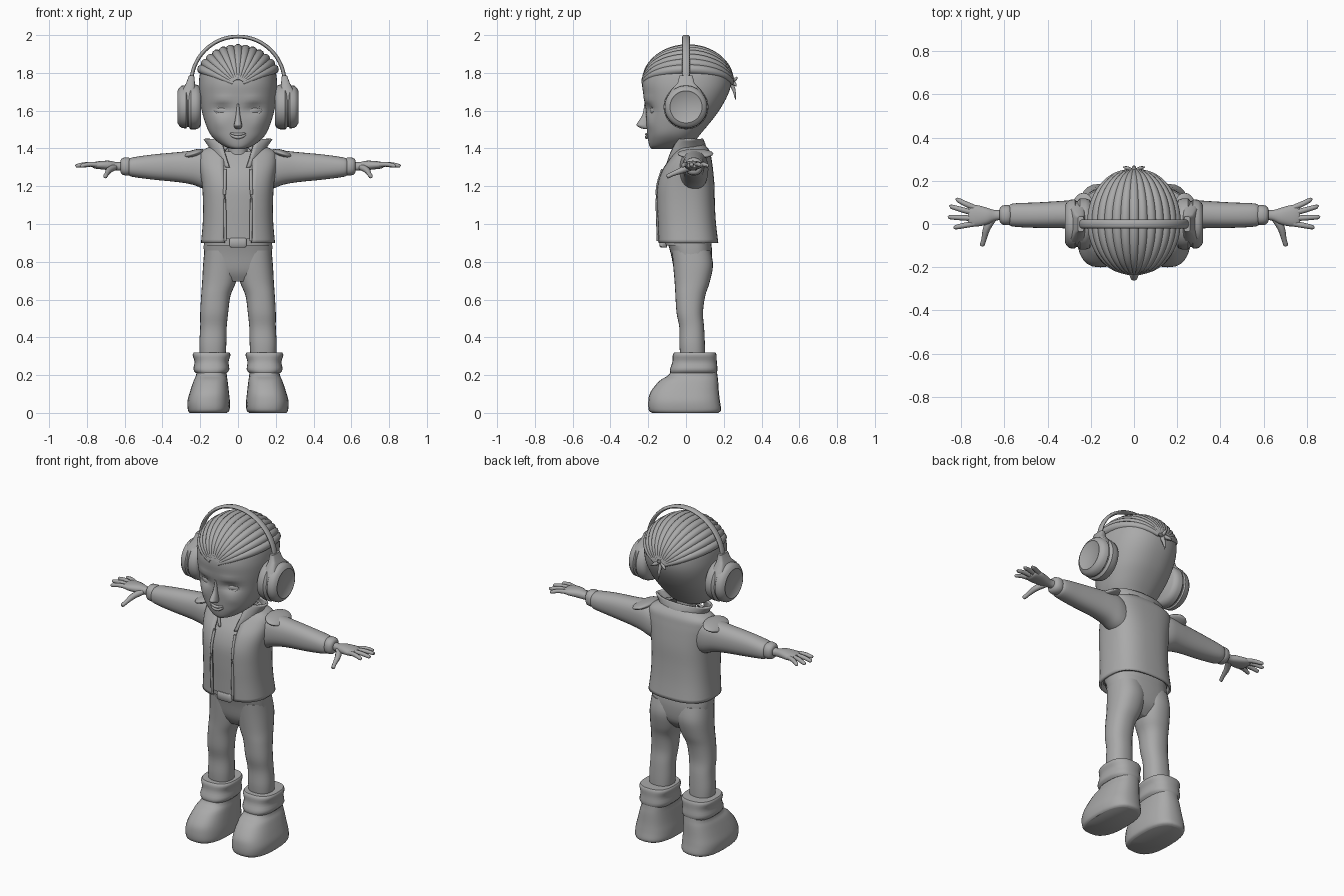
import bpy, bmesh, math
from mathutils import Vector

cube = bpy.data.objects.get("Cube")
if cube:
    bpy.data.objects.remove(cube, do_unlink=True)

grey = bpy.data.materials.new("plain_grey")
grey.use_nodes = True
COLOR = (0.4, 0.4, 0.4, 1)
grey.diffuse_color = COLOR
grey.node_tree.nodes["Principled BSDF"].inputs["Base Color"].default_value = COLOR


def finish(ob, angle=45):
    ob.data.materials.clear()
    ob.data.materials.append(grey)
    bpy.ops.object.select_all(action='DESELECT')
    ob.select_set(True)
    bpy.context.view_layer.objects.active = ob
    bpy.ops.object.shade_smooth_by_angle(angle=math.radians(angle))
    return ob


def spline(rows, steps):
    """Smoothly resample rows of numbers."""
    out = []
    for i in range(len(rows) - 1):
        a, b, c, d = (rows[max(i - 1, 0)], rows[i], rows[i + 1], rows[min(i + 2, len(rows) - 1)])
        for k in range(steps):
            t = k / steps
            out.append([q + .5 * t * (r - p + t * (2*p - 5*q + 4*r - s + t * (3*(q - r) + s - p)))
                        for p, q, r, s in zip(a, b, c, d)])
    return out + [list(rows[-1])]


def loft(name, rows, side=1, axis='z', n=28, steps=4, power=2.3, gap=0, thick=0):
    """Skin of rounded rings, each given as (position, low u, high u, low v, high v)."""
    bm = bmesh.new()
    rings = []
    for t, u0, u1, v0, v1 in spline(rows, steps):
        ring = []
        for k in range(n + (1 if gap else 0)):
            a = gap + (2 * math.pi - 2 * gap) * k / n
            s, c = math.sin(a), math.cos(a)
            u = (u0 + u1) / 2 + (u1 - u0) / 2 * math.copysign(abs(s) ** (2 / power), s)
            v = (v0 + v1) / 2 - (v1 - v0) / 2 * math.copysign(abs(c) ** (2 / power), c)
            p = (u, v, t) if axis == 'z' else (t, u, v)
            ring.append(bm.verts.new((p[0] * side, p[1], p[2])))
        rings.append(ring)
    for lo, hi in zip(rings, rings[1:]):
        for k in range(n):
            j = (k + 1) % len(lo)
            bm.faces.new((lo[k], lo[j], hi[j], hi[k]))
    if not gap:
        bm.faces.new(rings[0])
        bm.faces.new(rings[-1])
    bmesh.ops.recalc_face_normals(bm, faces=bm.faces)
    me = bpy.data.meshes.new(name)
    bm.to_mesh(me)
    bm.free()
    ob = bpy.data.objects.new(name, me)
    bpy.context.collection.objects.link(ob)
    if thick:
        m = ob.modifiers.new("thickness", 'SOLIDIFY')
        m.thickness, m.offset = thick, 0
    return finish(ob)


def sym(rows):
    """Expand (z, half width, front, back) rows into ring boxes."""
    return [(z, -w, w, f, b) for z, w, f, b in rows]


def tube(name, pts, radii, sides=10):
    """Round tapered tube through points."""
    pts = spline([(*p, r) for p, r in zip(pts, radii)], 4)
    bm = bmesh.new()
    rings = []
    for i, row in enumerate(pts):
        d = Vector(pts[min(i + 1, len(pts) - 1)][:3]) - Vector(pts[max(i - 1, 0)][:3])
        q = d.to_track_quat('Z', 'Y')
        rings.append([bm.verts.new(Vector(row[:3]) + q @ Vector(
            (math.cos(math.tau * k / sides), math.sin(math.tau * k / sides), 0)) * row[3])
            for k in range(sides)])
    for lo, hi in zip(rings, rings[1:]):
        for k in range(sides):
            j = (k + 1) % sides
            bm.faces.new((lo[k], lo[j], hi[j], hi[k]))
    bm.faces.new(rings[0])
    bm.faces.new(rings[-1])
    bmesh.ops.recalc_face_normals(bm, faces=bm.faces)
    me = bpy.data.meshes.new(name)
    bm.to_mesh(me)
    bm.free()
    ob = bpy.data.objects.new(name, me)
    bpy.context.collection.objects.link(ob)
    return finish(ob, 60)


def ball(name, loc, size, rot=(0, 0, 0)):
    bpy.ops.mesh.primitive_uv_sphere_add(segments=20, ring_count=12, location=loc, rotation=rot)
    ob = bpy.context.object
    ob.name, ob.scale = name, size
    return finish(ob)


# Head with eye sockets, brows and cheeks pushed into the skin
head = loft("head", sym([(1.397, .03, -.18, -.06), (1.41, .07, -.192, -.02), (1.44, .115, -.2, .045),
                         (1.48, .15, -.205, .08), (1.54, .175, -.21, .13), (1.6, .192, -.213, .175),
                         (1.68, .205, -.225, .22), (1.75, .207, -.232, .24), (1.82, .195, -.212, .23),
                         (1.88, .155, -.16, .18), (1.92, .09, -.09, .11), (1.93, .02, -.02, .04)]), n=72)
for v in head.data.vertices:
    if v.co.y < -.05:
        for x, z, w, h, push in ((.085, 1.607, .045, .024, .022), (.08, 1.66, .05, .018, -.006),
                                 (.1, 1.53, .035, .03, -.006)):
            e = ((abs(v.co.x) - x) / w) ** 2 + ((v.co.z - z) / h) ** 2
            v.co.y += push * math.exp(-e)
loft("nose", sym([(1.64, .006, -.22, -.19), (1.58, .011, -.23, -.19), (1.54, .018, -.254, -.19),
                  (1.522, .021, -.262, -.19), (1.508, .017, -.24, -.19), (1.503, .008, -.22, -.19)]), n=16)
for name, z, r, curl in (("upper_lip", 1.474, .008, .013), ("lower_lip", 1.459, .009, .02)):
    tube(name, [(x, -.209 + 6 * x * x, z + curl * (x / .05) ** 2) for x in (-.05, -.025, 0, .025, .05)],
         (.002, r * .8, r, r * .8, .002))
for s, tag in ((1, "left"), (-1, "right")):
    ball(tag + "_eye", (s * .085, -.167, 1.6), (.043, .02, .024), (0, 0, s * .35))
    for lid, h in (("upper", .026), ("lower", -.021)):
        tube(f"{tag}_{lid}_eyelid", [(s * (.085 + .045 * t), -.184 + .014 * t + .006 * t * t, 1.602 + h * (1 - t * t))
                                     for t in (-1, -.5, 0, .5, 1)], (.002, .005, .006, .005, .002), 8)

# Swept-back hair strands meeting at the forehead and the back of the head
STRANDS = 13
for i in range(STRANDS):
    phi = math.radians(-64 + 128 * i / (STRANDS - 1))
    path, rad = [], []
    for k in range(9):
        t = math.radians(8 + 164 * k / 8)
        path.append((.212 * math.sin(t) * math.sin(phi), .01 - .238 * math.cos(t),
                     1.735 + .192 * math.sin(t) * math.cos(phi)))
        rad.append(.008 + .018 * math.sin(t))
    tube(f"hair_strand_{i + 1}", path, rad)
for i, (x, y, z) in enumerate(((0, .262, 1.66), (.05, .265, 1.73), (-.05, .265, 1.73), (0, .27, 1.78))):
    tube(f"hair_tuft_{i + 1}", [(0, .235, 1.755), (x * .6, y - .008, (z + 1.755) / 2), (x, y, z)],
         (.014, .01, .002), 6)

# Headphones
band = [(.247 * math.cos(a), 0, 1.745 + .247 * math.sin(a)) for a in [math.pi * k / 16 for k in range(17)]]
ob = tube("headphone_band", band, [.01] * len(band), 8)
ob.scale.y = 2
for s, tag in ((1, "left"), (-1, "right")):
    loft(tag + "_ear_cup", [(x, -r, r, 1.62 - r, 1.62 + r) for x, r in (
        (.195, .095), (.205, .112), (.225, .119), (.25, .119), (.262, .106), (.268, .106), (.274, .114),
        (.298, .112), (.312, .1), (.32, .085), (.316, .08))], s, 'x', n=36, steps=1, power=2)
    loft(tag + "_band_yoke", [(1.66, .225, .3, -.1, .1), (1.71, .225, .295, -.08, .08),
                              (1.745, .228, .275, -.045, .045), (1.785, .232, .26, -.035, .035)],
         s, n=16, steps=1, power=5)

# Neck, shirt, jacket and collar
loft("neck", sym([(1.28, .06, -.06, .06), (1.36, .05, -.05, .05), (1.46, .055, -.06, .05)]))
trunk = [(.9, .19, -.145, .165), (1.0, .181, -.148, .153), (1.1, .179, -.152, .147), (1.2, .184, -.15, .145),
         (1.28, .195, -.125, .138), (1.34, .2, -.085, .13), (1.385, .185, -.05, .12), (1.42, .1, -.03, .09)]
loft("shirt", sym([(z + .02 * (z < 1), w - .014, f + .014, b - .014) for z, w, f, b in trunk[:-1]]), power=2.7)
loft("jacket", sym(trunk), n=40, power=2.7, gap=.27, thick=.012)
loft("jacket_collar", sym([(1.3, .09, -.12, .09), (1.36, .125, -.1, .1), (1.41, .15, -.075, .1),
                           (1.45, .178, -.05, .085)]), power=2, gap=.55, thick=.012)
for s, tag in ((1, "left"), (-1, "right")):
    tube(tag + "_jacket_edge", [(s * x, y, z) for x, y, z in (
        (.068, -.147, .91), (.07, -.153, 1.1), (.07, -.151, 1.2), (.068, -.125, 1.29))], [.008] * 4, 6)

# Belt and buckle
loft("belt", sym([(.885, .176, -.108, .135), (.92, .177, -.112, .137)]), steps=1, power=2.7)
loft("belt_buckle", sym([(.876, .04, -.135, -.1), (.882, .046, -.14, -.1), (.918, .046, -.14, -.1),
                         (.925, .04, -.135, -.1)]), n=20, steps=1, power=6)

# Trousers
loft("trouser_hips", sym([(.695, .08, -.03, .08), (.75, .165, -.06, .125), (.84, .18, -.08, .138),
                          (.91, .181, -.1, .132)]), power=2.6)

for s, tag in ((1, "left"), (-1, "right")):
    loft(tag + "_trouser_leg", [(.28, .068, .2, -.028, .1), (.36, .062, .205, -.035, .1),
                                (.45, .06, .2, -.035, .096), (.53, .052, .2, -.05, .09),
                                (.62, .04, .195, -.056, .102), (.69, .012, .19, -.06, .125),
                                (.78, -.005, .185, -.068, .143), (.86, 0, .178, -.075, .13)], s)
    # Boots
    loft(tag + "_boot", [(0, .06, .255, -.18, .17), (.015, .045, .265, -.197, .186), (.06, .043, .268, -.2, .18),
                         (.11, .048, .255, -.188, .174), (.17, .055, .235, -.14, .17),
                         (.21, .06, .22, -.085, .165), (.3, .06, .22, -.065, .155)], s, power=2.6)
    loft(tag + "_boot_cuff", [(.21, .06, .222, -.082, .16), (.23, .046, .236, -.085, .167),
                              (.27, .05, .23, -.072, .163), (.305, .04, .24, -.07, .162),
                              (.32, .046, .234, -.062, .156)], s, steps=3, power=2.6)
    # Sleeves with shoulder flaps and cuffs
    loft(tag + "_sleeve", [(.12, -.04, .11, 1.17, 1.36), (.18, -.035, .118, 1.185, 1.388), (.24, -.028, .115, 1.208, 1.388),
                           (.32, -.02, .108, 1.222, 1.38), (.45, -.018, .1, 1.235, 1.368),
                           (.56, -.012, .095, 1.25, 1.352), (.58, 0, .082, 1.262, 1.34)], s, 'x')
    loft(tag + "_cuff", [(.57, .005, .08, 1.263, 1.343), (.58, -.005, .088, 1.257, 1.352),
                         (.61, -.003, .085, 1.26, 1.35), (.622, .012, .072, 1.275, 1.338)], s, 'x', steps=2)
    ball(tag + "_shoulder_flap", (s * .235, .05, 1.372), (.06, .095, .02), (0, s * .3, 0))
    # Hands
    loft(tag + "_palm", [(.6, .018, .068, 1.282, 1.33), (.64, .016, .064, 1.283, 1.327),
                         (.68, -.002, .075, 1.285, 1.335), (.73, -.012, .088, 1.29, 1.333),
                         (.76, -.008, .084, 1.294, 1.328), (.77, 0, .075, 1.3, 1.322)], s, 'x', n=20)
    for name, y0, x1, y1 in (("little", .074, .825, .112), ("ring", .05, .853, .08),
                             ("middle", .026, .86, .032), ("index", .002, .835, -.015)):
        tube(f"{tag}_{name}_finger", [(s * .735, y0, 1.313), (s * (.735 + x1) / 2, (y0 + y1) / 2, 1.316),
                                      (s * (x1 - .008), y1, 1.308), (s * x1, y1, 1.306)],
             (.013, .0125, .01, .004), 8)
    tube(tag + "_thumb", [(s * .655, .025, 1.3), (s * .682, -.02, 1.285), (s * .695, -.07, 1.265),
                          (s * .703, -.097, 1.252), (s * .704, -.102, 1.25)], (.018, .017, .012, .011, .004), 8)
